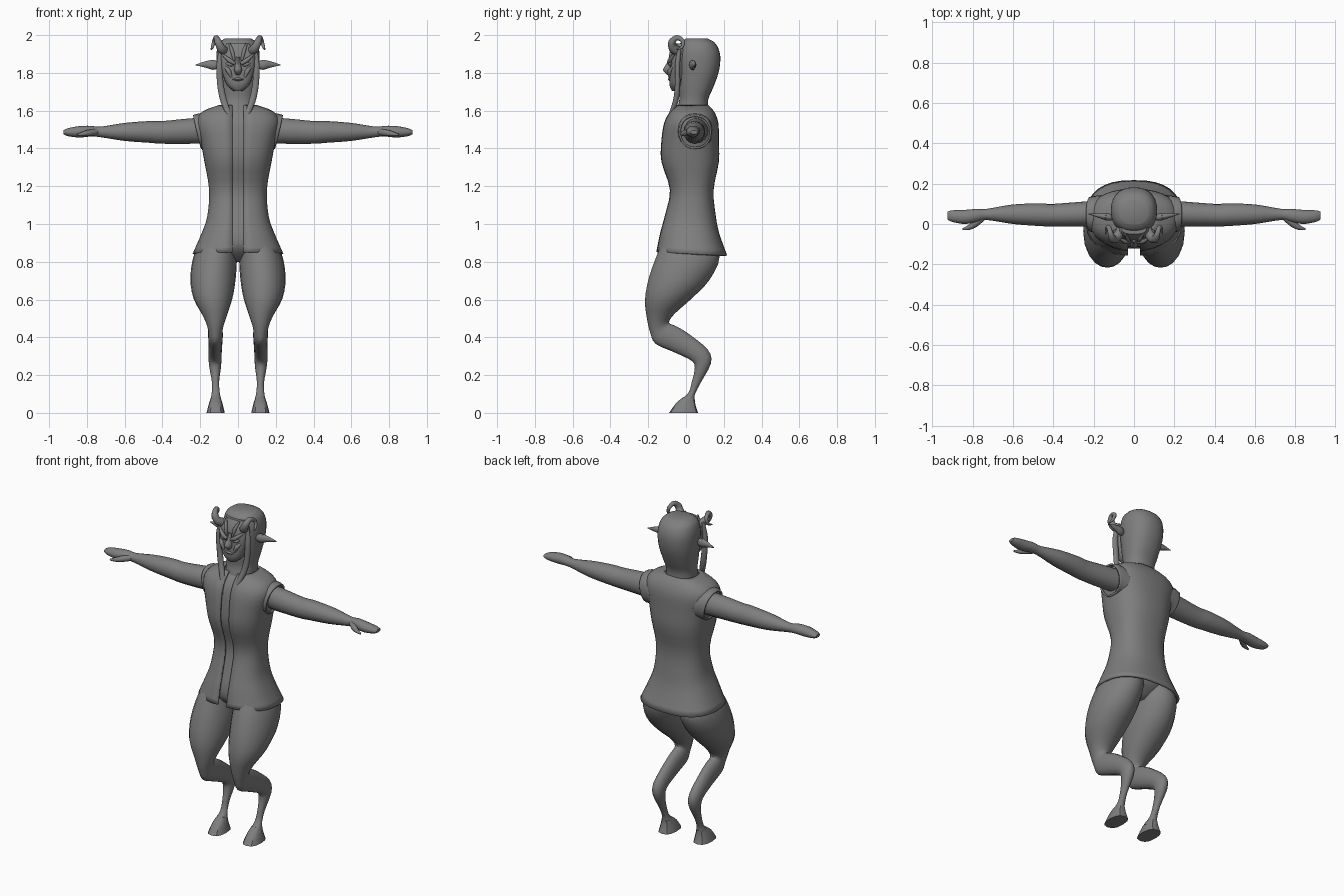
import bpy, bmesh, math
from mathutils import Vector as V

grey = bpy.data.materials.new("stone_grey")
grey.diffuse_color = (0.21, 0.21, 0.21, 1)


def sp(a, p):
    return math.copysign(abs(a) ** (2 / p), a)


def smooth_rings(rings, steps):
    """Catmull-Rom interpolation of (centre, side, front) rings."""
    out = []
    for i in range(len(rings) - 1):
        a, b, c, d = (rings[max(0, min(len(rings) - 1, i + k))] for k in (-1, 0, 1, 2))
        for s in range(steps):
            t = s / steps
            out.append(tuple(
                0.5 * (2 * q + (r - p) * t + (2 * p - 5 * q + 4 * r - w) * t * t
                       + (3 * q - p - 3 * r + w) * t ** 3)
                for p, q, r, w in zip(a, b, c, d)))
    return out + [rings[-1]]


def loft(name, rings, n=16, power=2.0, gap=0.0, steps=3, mirror=False, thick=0.0, angle=45):
    """Skin superellipse rings; a gap leaves the front open and the ends uncapped."""
    bm = bmesh.new()
    rows = []
    for c, u, f in smooth_rings(rings, steps):
        t0 = math.asin(min(1, gap / u.length) ** (power / 2)) if gap else 0
        row = []
        for k in range(n):
            t = t0 + (2 * math.pi - 2 * t0) * k / (n - 1 if gap else n)
            row.append(bm.verts.new(c + u * sp(math.sin(t), power) + f * sp(math.cos(t), power)))
        rows.append(row)
    for r, s in zip(rows, rows[1:]):
        for k in range(n - 1 if gap else n):
            j = (k + 1) % n
            bm.faces.new((r[k], r[j], s[j], s[k]))
    if not gap and not thick:
        bm.faces.new(rows[0])
        bm.faces.new(rows[-1])
    bmesh.ops.recalc_face_normals(bm, faces=bm.faces)
    me = bpy.data.meshes.new(name)
    bm.to_mesh(me)
    bm.free()
    ob = bpy.data.objects.new(name, me)
    bpy.context.collection.objects.link(ob)
    me.materials.append(grey)
    bpy.ops.object.select_all(action='DESELECT')
    ob.select_set(True)
    bpy.context.view_layer.objects.active = ob
    bpy.ops.object.shade_smooth_by_angle(angle=math.radians(angle))
    if thick:
        m = ob.modifiers.new("thickness", 'SOLIDIFY')
        m.thickness, m.offset = thick, 0
    if mirror:
        ob.modifiers.new("mirror", 'MIRROR')
    return ob


def sect(x0, x1, yf, zf, yb, zb):
    """Ring from an x range and its front and back points."""
    return (V(((x0 + x1) / 2, (yf + yb) / 2, (zf + zb) / 2)),
            V(((x1 - x0) / 2, 0, 0)), V((0, (yf - yb) / 2, (zf - zb) / 2)))


def level(w, z, yf, yb):
    return sect(-w, w, yf, z, yb, z)


def across(x, y0, y1, z0, z1, lean=0.0):
    """Ring facing along x; lean pushes its top outward."""
    return (V((x, (y0 + y1) / 2, (z0 + z1) / 2)),
            V((0, (y1 - y0) / 2, 0)), V((lean, 0, (z1 - z0) / 2)))


def tube(name, pts, ref=(1, 0, 0), flat=1.0, n=10, steps=3):
    """Tapered mirrored tube through (x, y, z, radius) points."""
    ps = [V(p[:3]) for p in pts]
    rings = []
    for i, p in enumerate(pts):
        t = (ps[min(i + 1, len(ps) - 1)] - ps[max(i - 1, 0)]).normalized()
        u = (V(ref) - t * V(ref).dot(t)).normalized()
        rings.append((ps[i], u * p[3], t.cross(u) * p[3] * flat))
    return loft(name, rings, n, steps=steps, mirror=True)


# Sleeveless open vest
vest = [sect(-.235, .235, -.152, .85, .212, .832),
        level(.187, .95, -.132, .17), level(.157, 1.04, -.108, .152),
        level(.147, 1.18, -.08, .14), level(.172, 1.33, -.125, .168),
        level(.193, 1.44, -.125, .168), level(.215, 1.535, -.11, .165),
        level(.185, 1.59, -.08, .145), level(.095, 1.625, -.045, .115)]
loft("vest", vest, 33, 2.5, gap=.03, thick=.012)

# Body under the vest
body = [level(.05, .8, -.04, .07), level(.14, .87, -.115, .15)]
for c, u, f in vest[1:]:
    s = 1 - .016 / u.length
    body.append((c, u * s, f * (1 - .014 / f.length)))
loft("torso", body, 28, 2.5)

# Slanted sleeve caps
loft("sleeve_cap", [across(.14, -.045, .14, 1.40, 1.575, .01),
                    across(.19, -.04, .135, 1.405, 1.58, .015),
                    across(.217, -.032, .13, 1.402, 1.572, .02)],
     20, 2.2, mirror=True, thick=.01)

# Arms and hands
loft("arm", [across(.14, 0, .12, 1.43, 1.56), across(.24, -.012, .112, 1.425, 1.56),
             across(.4, -.012, .1, 1.425, 1.545), across(.47, -.01, .102, 1.43, 1.545),
             across(.6, 0, .097, 1.44, 1.535), across(.73, .02, .075, 1.46, 1.515),
             across(.78, .01, .075, 1.463, 1.52), across(.84, 0, .07, 1.458, 1.518),
             across(.9, .01, .068, 1.465, 1.507), across(.925, .022, .062, 1.476, 1.495)],
     16, mirror=True)
tube("thumb", [(.75, .035, 1.487, .018), (.79, .0, 1.482, .017),
               (.82, -.018, 1.477, .012), (.85, -.026, 1.472, .005)], ref=(0, 0, 1))

# Animal legs with backward hocks
loft("leg", [sect(.005, .17, -.1, .95, .12, .95), sect(.005, .232, -.148, .85, .178, .83),
             sect(.012, .252, -.195, .72, .125, .705), sect(.03, .235, -.217, .6, .035, .61),
             sect(.06, .185, -.207, .5, -.06, .525), sect(.08, .16, -.188, .42, -.09, .478),
             sect(.08, .158, -.16, .365, -.05, .458), sect(.083, .157, -.06, .32, .015, .418),
             sect(.087, .157, .035, .272, .115, .335), sect(.09, .152, .045, .225, .132, .262),
             sect(.1, .138, .032, .17, .075, .155), sect(.095, .14, .012, .105, .045, .09),
             sect(.083, .153, -.045, .06, .05, .045)],
     20, mirror=True)
# Hooves
loft("hoof", [sect(.092, .143, -.01, .085, .046, .075), sect(.082, .154, -.05, .055, .05, .042),
              sect(.07, .167, -.09, 0, .064, 0)], 12, 2.6, steps=2, mirror=True, angle=35)

# Hooded head running down into the neck
loft("head", [level(.09, 1.52, -.06, .12), level(.088, 1.6, -.05, .118),
              level(.088, 1.66, -.035, .118), level(.098, 1.72, -.04, .143),
              level(.11, 1.8, -.045, .172), level(.115, 1.87, -.05, .182),
              level(.112, 1.92, -.045, .175), level(.098, 1.96, -.03, .152),
              level(.07, 1.982, 0, .115)], 28, 2.3)

# Face mask and nose
loft("face", [level(.025, 1.705, -.074, 0), level(.058, 1.735, -.087, 0),
              level(.08, 1.79, -.088, 0), level(.09, 1.85, -.083, 0),
              level(.088, 1.91, -.073, 0), level(.06, 1.955, -.05, 0)], 24, 2.5)
loft("nose", [level(.01, 1.885, -.09, -.06), level(.014, 1.85, -.103, -.06),
              level(.022, 1.815, -.122, -.06), level(.012, 1.79, -.1, -.06)], 10)
loft("lips", [level(.015, 1.757, -.088, -.06), level(.034, 1.765, -.097, -.06),
              level(.015, 1.775, -.09, -.06)], 12)

# Brows, eyes, cheeks and forehead ridges
tube("brow", [(.015, -.088, 1.848, .008), (.045, -.086, 1.866, .012), (.085, -.06, 1.9, .004)])
tube("eye", [(.024, -.083, 1.838, .003), (.045, -.084, 1.845, .01), (.066, -.076, 1.853, .003)],
     ref=(0, 0, 1))
tube("cheek", [(.07, -.068, 1.835, .005), (.05, -.085, 1.81, .013), (.035, -.088, 1.775, .005)])
tube("forehead_ridge", [(.02, -.085, 1.865, .005), (.03, -.076, 1.91, .01), (.045, -.05, 1.955, .005)])

# Hair locks hanging from the hood to the vest
tube("hair_lock", [(.088, -.035, 1.93, .012), (.098, -.045, 1.84, .017),
                   (.092, -.045, 1.73, .018), (.075, -.055, 1.65, .018),
                   (.05, -.08, 1.58, .014), (.038, -.105, 1.5, .006)], flat=.8)

# Pointed ears
tube("ear", [(.1, .03, 1.84, .014), (.13, .035, 1.842, .027), (.17, .042, 1.845, .018),
             (.225, .05, 1.842, .002)], ref=(0, 0, 1), flat=.7)

# Curled horns
tube("horn", [(.065, -.03, 1.91, .026), (.088, -.068, 1.93, .024), (.105, -.074, 1.962, .02),
              (.116, -.048, 1.986, .014), (.126, -.016, 1.968, .011),
              (.136, -.022, 1.936, .008), (.142, -.05, 1.924, .003)], steps=4)
